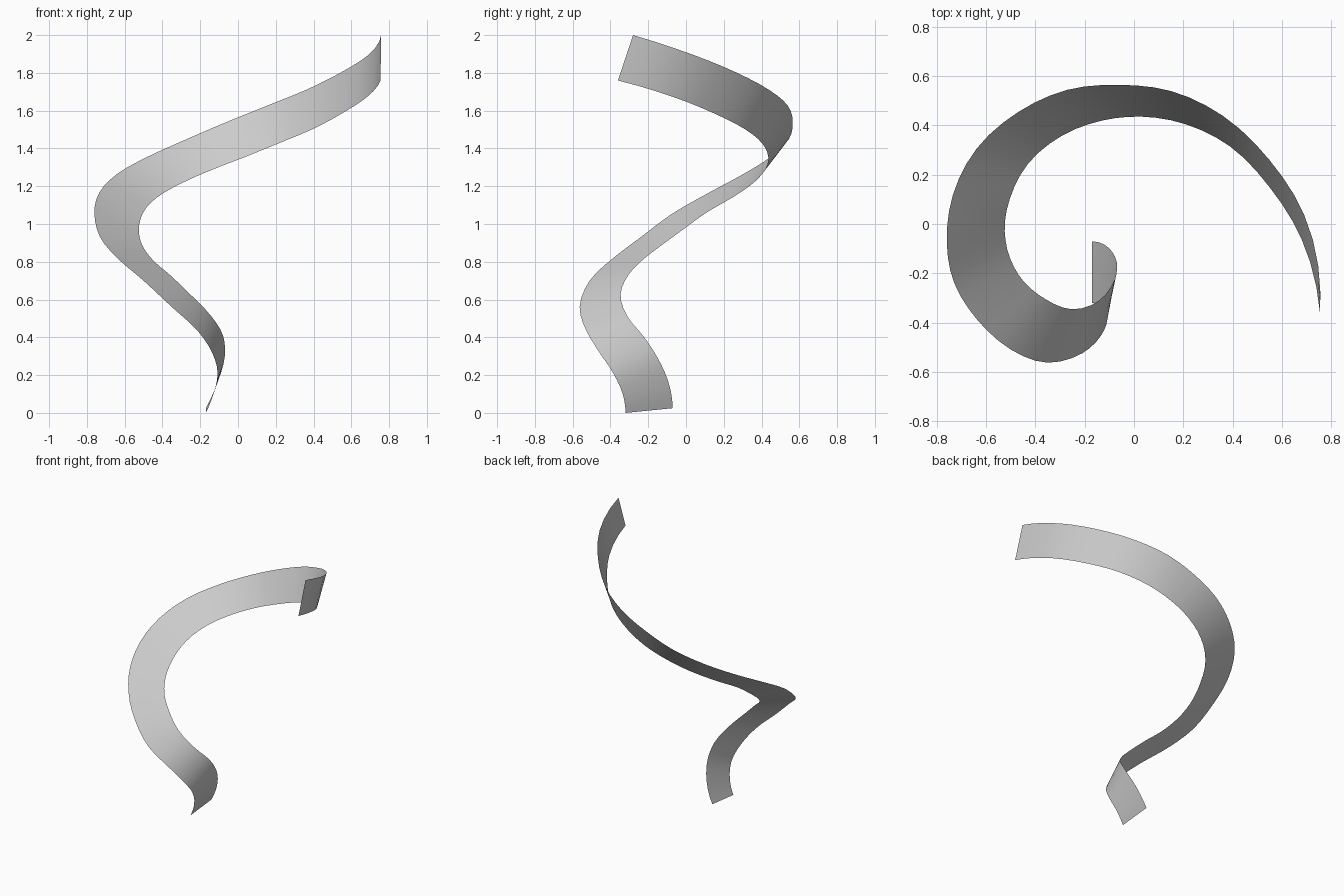
import bpy
import bmesh
from mathutils import Vector

STEPS = 3    # strips between neighbouring stations
ACROSS = 2   # strips across the ribbon width

# Remove the default cube
default_cube = bpy.data.objects.get("Cube")
if default_cube:
    bpy.data.objects.remove(default_cube, do_unlink=True)

# Outer rail of the widening spiral, from the floor to the top
OUTER_RAIL = [
    (-.17, -.32, 0), (-.13, -.335, .1), (-.108, -.385, .21), (-.135, -.455, .315),
    (-.21, -.525, .43), (-.35, -.563, .56), (-.5, -.51, .7), (-.64, -.385, .82),
    (-.73, -.24, .93), (-.76, -.08, 1.05), (-.735, .12, 1.165), (-.64, .305, 1.265),
    (-.47, .455, 1.36), (-.27, .545, 1.45), (-.06, .565, 1.54), (.15, .54, 1.625),
    (.36, .44, 1.71), (.55, .26, 1.805), (.69, .04, 1.895), (.757, -.28, 2),
]

# Inner rail, station by station opposite the outer one
INNER_RAIL = [
    (-.17, -.07, .025), (-.105, -.095, .17), (-.07, -.155, .3), (-.078, -.225, .405),
    (-.14, -.31, .51), (-.255, -.346, .63), (-.36, -.305, .73), (-.447, -.235, .805),
    (-.503, -.14, .88), (-.525, -.03, .96), (-.505, .1, 1.055), (-.43, .245, 1.14),
    (-.29, .36, 1.22), (-.13, .42, 1.29), (.03, .436, 1.352), (.21, .405, 1.425),
    (.39, .315, 1.5), (.55, .15, 1.585), (.68, -.06, 1.67), (.755, -.36, 1.76),
]


def tangent(points, index):
    """Direction of the rail at a station, weighted by the spacing around it."""
    if index == 0 or index == len(points) - 1:
        near = 1 if index == 0 else index - 1
        step = points[near] - points[index]
        inner = tangent(points, near)
        chord = step if index == 0 else -step
        return (chord.normalized() * 2 - inner).normalized()
    before = points[index] - points[index - 1]
    after = points[index + 1] - points[index]
    weighted = before.normalized() * after.length + after.normalized() * before.length
    return weighted.normalized()


def smooth_rail(coords):
    """Pass a smooth curve through all the stations of a rail."""
    points = [Vector(co) for co in coords]
    result = [points[0]]
    for i in range(len(points) - 1):
        start, end = points[i], points[i + 1]
        length = (end - start).length
        leave = tangent(points, i) * length
        arrive = tangent(points, i + 1) * length
        for k in range(1, STEPS + 1):
            t = k / STEPS
            hermite_end = t * t * (3 - 2 * t)
            result.append(
                start.lerp(end, hermite_end)
                + leave * (t * (1 - t) ** 2)
                - arrive * (t * t * (1 - t))
            )
    return result


def make_material(name, color):
    material = bpy.data.materials.new(name)
    material.use_nodes = True
    material.diffuse_color = color
    shader = next(n for n in material.node_tree.nodes if n.type == "BSDF_PRINCIPLED")
    shader.inputs["Base Color"].default_value = color
    return material


def make_ribbon(name, outer, inner, material):
    """Loft an open sheet between two rails."""
    bm = bmesh.new()
    rows = []
    for a, b in zip(smooth_rail(outer), smooth_rail(inner)):
        rows.append([bm.verts.new(a.lerp(b, j / ACROSS)) for j in range(ACROSS + 1)])
    for row, following in zip(rows, rows[1:]):
        for j in range(ACROSS):
            face = bm.faces.new((row[j], row[j + 1], following[j + 1], following[j]))
            face.smooth = True
    mesh = bpy.data.meshes.new(name)
    bm.to_mesh(mesh)
    bm.free()
    mesh.materials.append(material)
    ribbon = bpy.data.objects.new(name, mesh)
    bpy.context.collection.objects.link(ribbon)
    return ribbon


# Spiral ribbon
light_grey = make_material("light_grey", (0.6, 0.6, 0.6, 1))
make_ribbon("spiral_ribbon", OUTER_RAIL, INNER_RAIL, light_grey)
